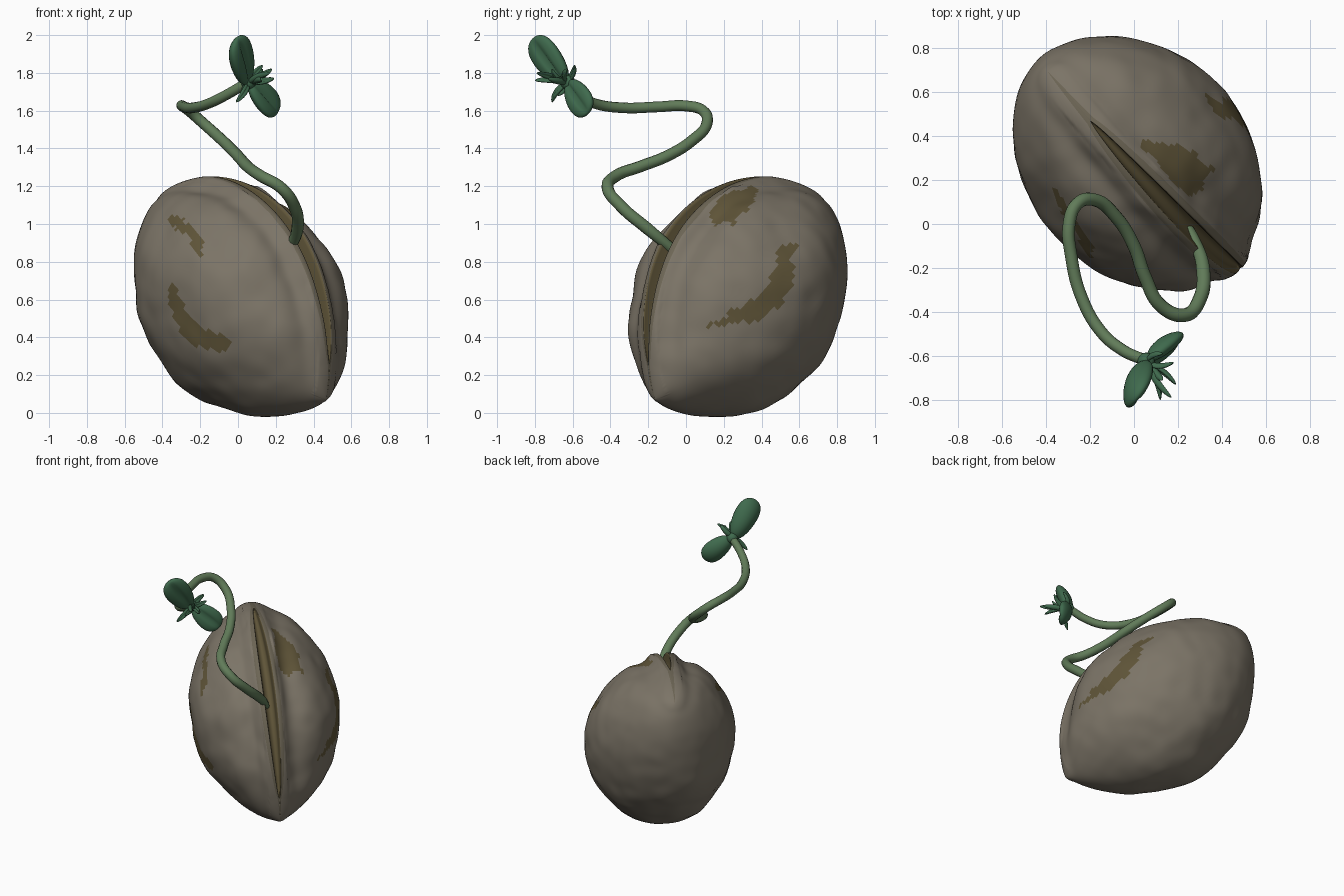
import bpy, bmesh, math
from mathutils import Vector, Matrix, noise

if "Cube" in bpy.data.objects:
    bpy.data.objects.remove(bpy.data.objects["Cube"])


def material(name, rgb):
    m = bpy.data.materials.new(name)
    m.diffuse_color = (*rgb, 1)
    m.use_nodes = True
    m.node_tree.nodes["Principled BSDF"].inputs["Base Color"].default_value = m.diffuse_color
    return m


SHELL = material("shell_grey_brown", (0.20, 0.175, 0.135))
PATCH = material("shell_olive_patch", (0.115, 0.09, 0.04))
RIM = material("shell_rim", (0.15, 0.13, 0.09))
STEM = material("stem_green", (0.12, 0.20, 0.10))
LEAF = material("leaf_green", (0.05, 0.145, 0.075))


def finish(name, bm, mats):
    bmesh.ops.recalc_face_normals(bm, faces=bm.faces)
    me = bpy.data.meshes.new(name)
    bm.to_mesh(me)
    bm.free()
    for m in mats:
        me.materials.append(m)
    for p in me.polygons:
        p.use_smooth = True
    ob = bpy.data.objects.new(name, me)
    bpy.context.collection.objects.link(ob)
    return ob


# Seed shell: tilted pointed ovoid; A = long axis, U = slit side, V = sideways
S = math.sqrt(0.5)
A = Vector((-0.752 * S, 0.752 * S, 0.659))
U = Vector((0.659 * S, -0.659 * S, 0.752))
V = Vector((S, S, 0))
CENTRE = Vector((0.035, 0.267, 0.605))
HALF, R_FRONT, R_BACK, R_SIDE = 0.81, 0.525, 0.575, 0.505
# olive blotches: along-axis position, slit-side position, half length, half width
BLOTCHES = [(-0.13, 0.08, 0.30, 0.06), (0.26, 0.33, 0.19, 0.035)]


def bump(x, c, w):
    return math.exp(-((x - c) / w) ** 2)


def seed_shell():
    bm = bmesh.new()
    rows, half = 120, 66
    rings = []
    for i in range(1, rows):
        t = -math.cos(math.pi * i / rows)
        r = (1 - t * t) ** (0.82 if t < 0 else 0.68)
        open_ = max(0.0, 1 - ((t + 0.04) / 0.84) ** 2)
        gap, depth = 0.042 * open_ ** 0.6, 0.14 * open_ ** 0.5
        skew = -0.045 * r
        side = []
        for j in range(half + 1):
            th = math.pi * (j / half) ** 1.35
            d = th * 0.5 * r                         # distance from the slit
            lip = 0.03 * bump(d, 0.0, 0.07) - 0.022 * bump(d, 0.15, 0.07)
            lip *= min(1, r * 1.8)
            c, s = math.cos(th), math.sin(th)
            side.append((r * (R_FRONT if c > 0 else R_BACK) * c + lip * c,
                         r * R_SIDE * s + lip * s + gap * bump(d, 0, 0.09)))
        top = side[0][0]
        inner = [(top - depth, gap * 0.5), (top - depth * 0.5, gap * 0.8), (top - depth * 0.12, gap * 0.9)]
        side = inner + side
        loop = side + [(u, -v) for u, v in side[-2::-1]]
        ring = []
        for u, v in loop:
            p = CENTRE + A * (HALF * t) + U * u + V * v
            n = 0.022 * noise.noise(p * 3.2) + 0.007 * noise.noise(p * 9)
            if abs(v) > 0.07 or u < 0:
                p += (U * u + V * v).normalized() * n * min(1, r * 1.5)
            if u > 0:
                p += V * skew * min(1, u / (0.5 * r)) ** 2
            ring.append(bm.verts.new(p))
        rings.append(ring)
    n = len(rings[0])
    for a, b in zip(rings, rings[1:]):
        for j in range(n):
            k = (j + 1) % n
            f = bm.faces.new((a[j], a[k], b[k], b[j]))
            jj = min(j, n - 2 - j) if j < n - 1 else 0
            q = f.calc_center_median() - CENTRE
            if jj < 3:
                f.material_index = 1
            elif jj < 7:
                f.material_index = 2
            else:
                pa, pu = q.dot(A), q.dot(U) + (-0.1 if q.dot(V) > 0 else 0.1)
                w = noise.noise(q * 7) * 0.5 + noise.noise(q * 19) * 0.35
                for a0, u0, l, h in BLOTCHES:
                    e = ((pa - a0) / l) ** 2 + ((pu - u0 - 0.05 * math.sin(pa * 9)) / h) ** 2
                    if e + w * 2 < 1:
                        f.material_index = 1
    # blunt tips
    for ring, t in ((rings[0], -1), (rings[-1], 1)):
        tip = bm.verts.new(CENTRE + A * HALF * t)
        for j in range(n):
            bm.faces.new((ring[j], ring[(j + 1) % n], tip))
    return finish("seed_shell", bm, [SHELL, PATCH, RIM])


shell = seed_shell()

# Winding stem
PATH = [(.20, .04, .76), (.28, -.09, .88), (.315, -.21, .98), (.30, -.34, 1.09), (.23, -.415, 1.19),
        (.12, -.37, 1.255), (.05, -.24, 1.305), (0, -.1, 1.36), (-.08, .03, 1.44),
        (-.18, .11, 1.53), (-.26, .09, 1.6), (-.295, 0, 1.625), (-.285, -.15, 1.62),
        (-.24, -.33, 1.615), (-.15, -.49, 1.64), (-.05, -.575, 1.69), (.05, -.62, 1.75)]
cu = bpy.data.curves.new("stem", 'CURVE')
cu.dimensions = '3D'
cu.bevel_depth = 0.033
cu.bevel_resolution = 4
cu.use_fill_caps = True
sp = cu.splines.new('BEZIER')
sp.bezier_points.add(len(PATH) - 1)
for i, (bp, p) in enumerate(zip(sp.bezier_points, PATH)):
    bp.co = p
    bp.handle_left_type = bp.handle_right_type = 'AUTO'
    bp.radius = 0.85 if i < 2 else 1.0 - 0.012 * i
sp.resolution_u = 8
cu.materials.append(STEM)
bpy.context.collection.objects.link(bpy.data.objects.new("stem", cu))


# Leaves: plump blades with a creased midrib
def leaf(name, base, tip, width, thick, normal, curl=0.0, point=0.0, mat=LEAF):
    base, tip = Vector(base), Vector(tip)
    y = (tip - base).normalized()
    x = y.cross(Vector(normal)).normalized()
    z = x.cross(y)
    length = (tip - base).length
    bm = bmesh.new()
    bmesh.ops.create_uvsphere(bm, u_segments=24, v_segments=16, radius=1,
                              matrix=Matrix.Rotation(math.pi / 2, 4, 'X'))
    for v in bm.verts:
        px, py, pz = v.co
        s = (py + 1) / 2
        w = (0.72 + 0.34 * s) * (1 - point * s) * (1 + 0.15 * py * py)
        lx = px * width / 2 * w
        lz = pz * thick / 2
        if pz > 0:
            lz -= thick * 0.28 * bump(px, 0, 0.16) * (1 - py * py)
        lz += curl * (s * s - s) + 0.1 * width * px * px
        v.co = base + y * (s * length) + x * lx + z * lz
    return finish(name, bm, [mat])


FACE = (0.65, -0.75, 0.2)
leaf("upper_seed_leaf", (.05, -.635, 1.745), (-.005, -.81, 1.985), .19, .095, FACE, 0.05)
leaf("lower_seed_leaf", (.065, -.625, 1.75), (.21, -.515, 1.59), .175, .085, FACE, 0.04)

# Small young leaflets around the shoot tip
BUD = (.055, -.63, 1.75)
TIPS = [(.17, -.79, 1.80), (.12, -.80, 1.76), (.19, -.73, 1.77), (-.01, -.71, 1.645),
        (.13, -.59, 1.84), (.18, -.63, 1.82), (.03, -.68, 1.68), (.13, -.71, 1.82)]
for i, tip in enumerate(TIPS):
    leaf("young_leaflet_%d" % (i + 1), BUD, tip, .055, .025, FACE, 0.06 * (-1) ** i, 0.5)

# Bud joint at the top of the stem
bm = bmesh.new()
bmesh.ops.create_uvsphere(bm, u_segments=16, v_segments=10, radius=0.04,
                          matrix=Matrix.Translation((.055, -.625, 1.75)))
finish("shoot_bud", bm, [LEAF])
